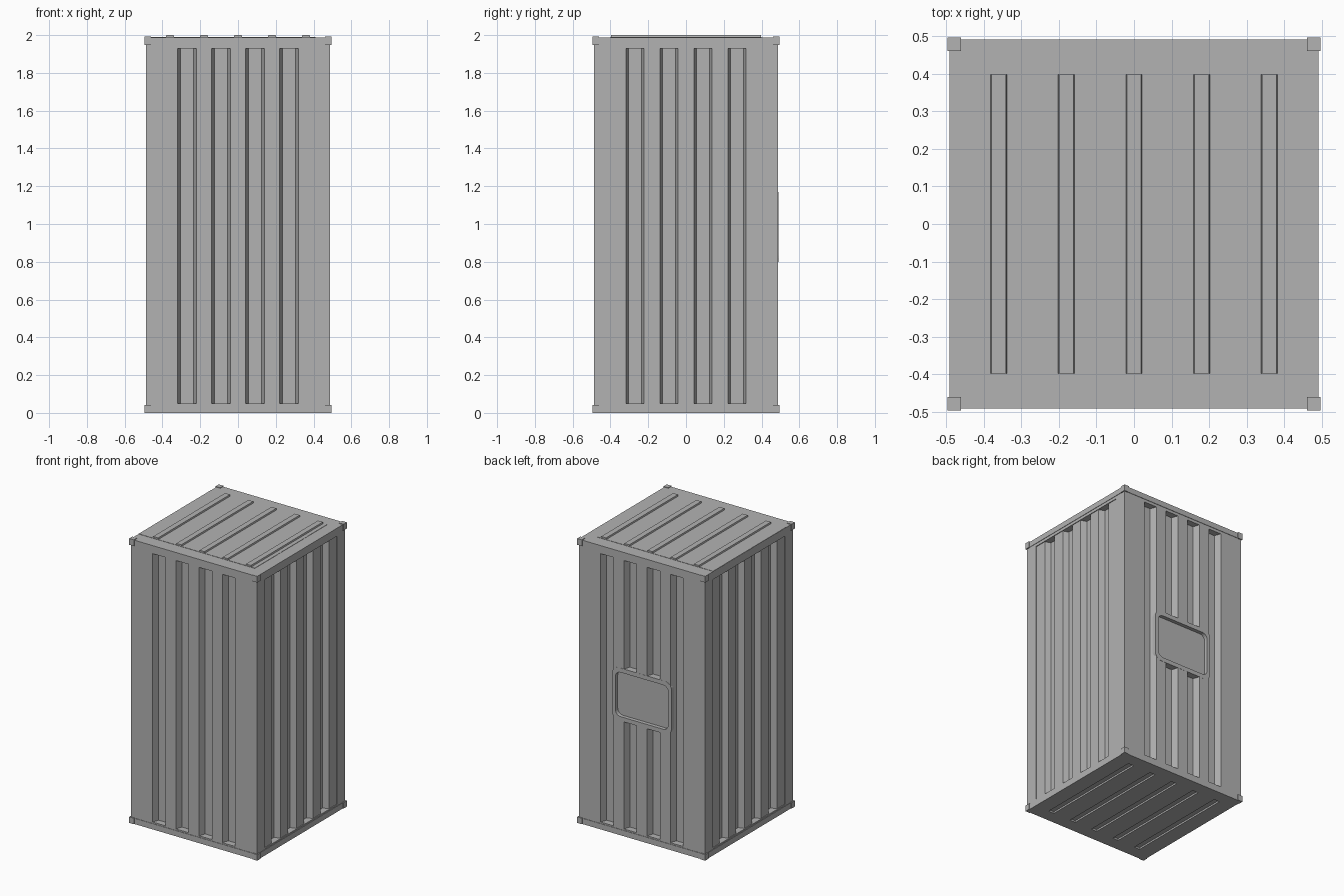
import bpy, bmesh, math
from mathutils import Matrix, Vector

if "Cube" in bpy.data.objects:
    bpy.data.objects.remove(bpy.data.objects["Cube"])

grey = bpy.data.materials.new("plain grey")
grey.use_nodes = True
colour = (0.45, 0.45, 0.45, 1)
grey.diffuse_color = colour
grey.node_tree.nodes["Principled BSDF"].inputs["Base Color"].default_value = colour

HALF, DEPTH, SLOPE = 0.488, 0.045, 0.016
RIB_X = [-0.36, -0.18, 0, 0.18, 0.36]
CHANNELS = [-0.27, -0.09, 0.09, 0.27]


def finish(bm, name):
    bmesh.ops.recalc_face_normals(bm, faces=bm.faces)
    mesh = bpy.data.meshes.new(name)
    bm.to_mesh(mesh)
    bm.free()
    mesh.materials.append(grey)
    ob = bpy.data.objects.new(name, mesh)
    bpy.context.collection.objects.link(ob)
    return ob


def add_box(bm, lo, hi):
    lo, hi = Vector(lo), Vector(hi)
    m = Matrix.Translation((lo + hi) / 2) @ Matrix.Diagonal((*(hi - lo), 1))
    bmesh.ops.create_cube(bm, size=1, matrix=m)


def add_prism(bm, outline, direction, matrix=Matrix()):
    """Extrude a closed outline along a direction."""
    face = bm.faces.new([bm.verts.new(matrix @ Vector(p)) for p in outline])
    new = bmesh.ops.extrude_face_region(bm, geom=[face])["geom"]
    move = matrix.to_3x3() @ Vector(direction)
    for v in new:
        if isinstance(v, bmesh.types.BMVert):
            v.co += move


def rounded_plate(name, w, h, z, r, y0, y1):
    """Upright rounded rectangle facing the back."""
    pts = []
    for k, (sx, sz) in enumerate([(1, 1), (-1, 1), (-1, -1), (1, -1)]):
        for i in range(6):
            a = math.radians(90 * k + 18 * i)
            pts.append((sx * (w / 2 - r) + r * math.cos(a), y0,
                        z + sz * (h / 2 - r) + r * math.sin(a)))
    bm = bmesh.new()
    add_prism(bm, pts, (0, y1 - y0, 0))
    return finish(bm, name)


def combine(target, tool, operation):
    mod = target.modifiers.new(operation.lower(), "BOOLEAN")
    mod.operation, mod.object, mod.solver = operation, tool, "EXACT"
    bpy.context.view_layer.objects.active = target
    bpy.ops.object.modifier_apply(modifier=mod.name)
    bpy.data.objects.remove(tool)


# Main walls
bm = bmesh.new()
add_box(bm, (-HALF, -HALF, 0.02), (HALF, HALF, 1.97))
walls = finish(bm, "walls")

# Shallow set-back panels on the two sides
bm = bmesh.new()
for s in (-1, 1):
    xs = sorted((s * (HALF - 0.005), s * 0.6))
    add_box(bm, (xs[0], -0.4, 0.05), (xs[1], 0.4, 1.93))
combine(walls, finish(bm, "side_panel_cutter"), "DIFFERENCE")

# Sloped vertical channels on all four walls
bm = bmesh.new()
for turn in range(4):
    rot = Matrix.Rotation(turn * math.pi / 2, 4, "Z")
    out = 0.02
    spread = SLOPE * out / DEPTH
    for c in CHANNELS:
        top, low = 0.05 + spread, 0.05 - SLOPE
        add_prism(bm, [(c - top, -HALF - out, 0.05), (c + top, -HALF - out, 0.05),
                       (c + low, -HALF + DEPTH, 0.05), (c - low, -HALF + DEPTH, 0.05)],
                  (0, 0, 1.88), rot)
combine(walls, finish(bm, "channel_cutter"), "DIFFERENCE")

# Framed plaque on the back wall
combine(walls, rounded_plate("plaque_frame", 0.46, 0.37, 0.985, 0.05, 0.42, HALF + 0.001), "UNION")
combine(walls, rounded_plate("plaque_cutter", 0.41, 0.31, 0.985, 0.04, HALF - 0.025, 0.6), "DIFFERENCE")

# Base slab with grooves underneath
bm = bmesh.new()
add_box(bm, (-0.491, -0.491, 0), (0.491, 0.491, 0.04))
base = finish(bm, "base")
bm = bmesh.new()
for x in RIB_X:
    add_box(bm, (x - 0.022, -0.4, -0.05), (x + 0.022, 0.4, 0.012))
combine(base, finish(bm, "groove_cutter"), "DIFFERENCE")

# Roof slab, thin roof sheet and raised ribs
bm = bmesh.new()
add_box(bm, (-0.491, -0.491, 1.95), (0.491, 0.491, 1.988))
finish(bm, "roof")
bm = bmesh.new()
add_box(bm, (-0.49, -0.4, 1.98), (0.41, 0.4, 1.99))
finish(bm, "roof_sheet")
bm = bmesh.new()
for x in RIB_X:
    add_prism(bm, [(x - 0.023, -0.398, 1.985), (x + 0.023, -0.398, 1.985),
                   (x + 0.019, -0.398, 2), (x - 0.019, -0.398, 2)], (0, 0.796, 0))
finish(bm, "roof_ribs")

# Corner blocks, slightly proud of the rims
bm = bmesh.new()
for sx in (-1, 1):
    for sy in (-1, 1):
        for z0, z1 in ((0, 0.042), (1.948, 1.992)):
            xs, ys = sorted((sx * 0.46, sx * 0.496)), sorted((sy * 0.46, sy * 0.496))
            add_box(bm, (xs[0], ys[0], z0), (xs[1], ys[1], z1))
finish(bm, "corner_blocks")
